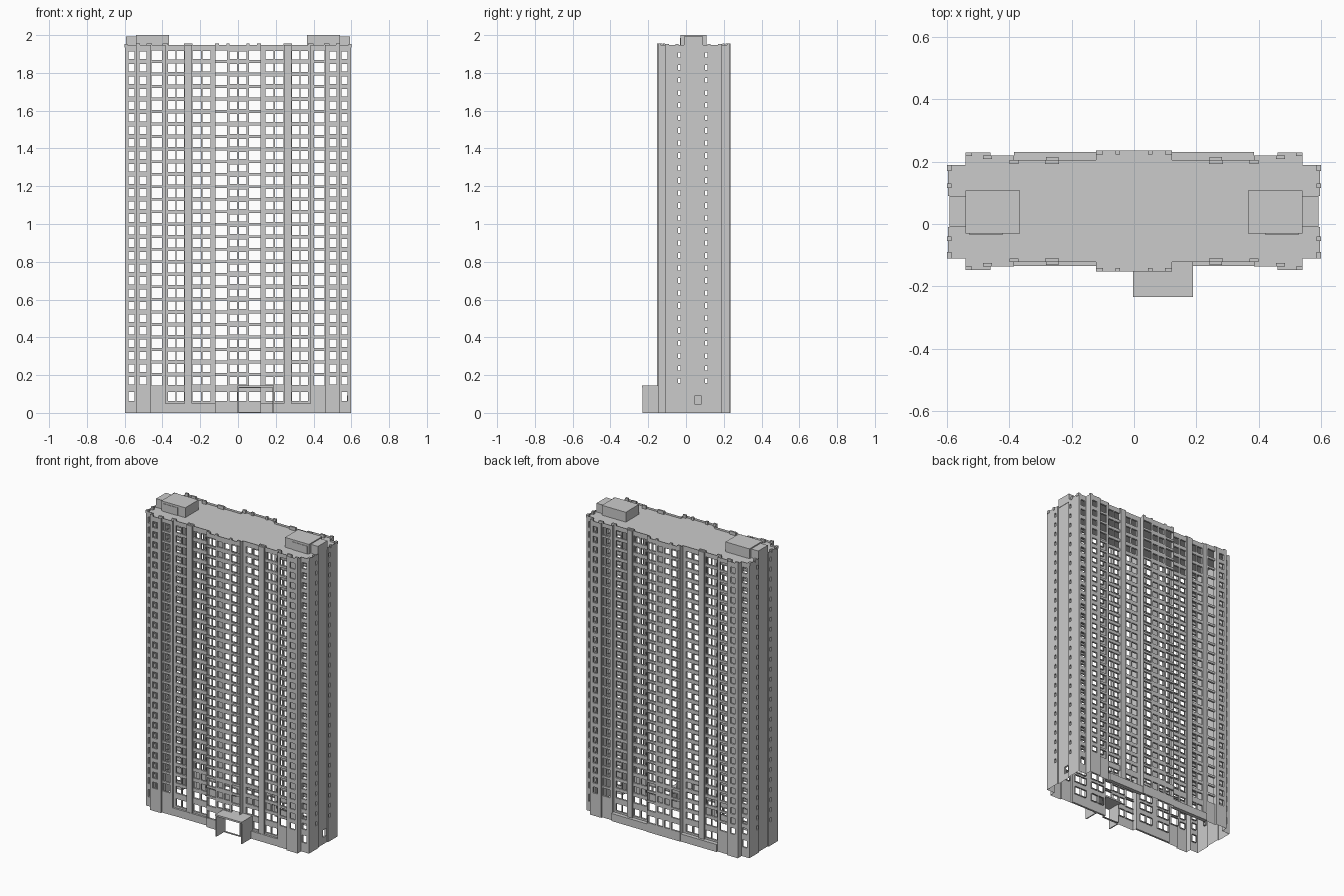
import bpy, bmesh

if "Cube" in bpy.data.objects:
    bpy.data.objects.remove(bpy.data.objects["Cube"])

ROOF, TOP = 1.935, 1.948
ROWS = [0.17 + 0.0663 * i for i in range(27)]

# Half plan of the tower, front centre round to back centre
HALF = [(0, -.153), (.122, -.153), (.122, -.122), (.385, -.122), (.385, -.137),
        (.46, -.137), (.46, -.148), (.54, -.148), (.54, -.11), (.597, -.11),
        (.597, -.01), (.59, -.01), (.59, .09), (.597, .09), (.597, .19),
        (.54, .19), (.54, .23), (.46, .23), (.46, .22), (.385, .22),
        (.385, .205), (.122, .205), (.122, .235), (0, .235)]
OUTLINE = HALF + [(-x, y) for x, y in reversed(HALF[1:-1])]

# Window columns: x from, x to, half height, has a ground-floor window
COLUMNS = [(.006, .045, .019, True), (.058, .118, .026, True),
           (.145, .187, .021, True), (.196, .24, .021, True),
           (.285, .325, .023, True), (.33, .37, .023, True),
           (.402, .457, .026, False), (.485, .521, .02, False),
           (.547, .58, .02, True)]


def finish(name, bm):
    me = bpy.data.meshes.new(name)
    bm.to_mesh(me)
    bm.free()
    ob = bpy.data.objects.new(name, me)
    bpy.context.collection.objects.link(ob)
    return ob


def add_box(bm, x0, x1, y0, y1, z0, z1):
    v = [bm.verts.new((x, y, z)) for z in (z0, z1)
         for x, y in ((x0, y0), (x1, y0), (x1, y1), (x0, y1))]
    for f in ((3, 2, 1, 0), (4, 5, 6, 7), (0, 1, 5, 4), (1, 2, 6, 5),
              (2, 3, 7, 6), (3, 0, 4, 7)):
        bm.faces.new([v[i] for i in f])


def boxes(name, items):
    bm = bmesh.new()
    for b in items:
        add_box(bm, *b)
    return finish(name, bm)


def add_wall(bm, p, q, holes, depth=.012):
    """Outward-facing sheet from p to q with openings and their reveals."""
    length = ((q[0] - p[0]) ** 2 + (q[1] - p[1]) ** 2) ** .5
    dx, dy = (q[0] - p[0]) / length, (q[1] - p[1]) / length
    us = sorted({0, length, *[u for h in holes for u in h[:2]]})
    zs = sorted({0, TOP, *[z for h in holes for z in h[2:]]})
    cache = {}

    def vert(u, z, d=0):
        key = (u, z, d)
        if key not in cache:
            cache[key] = bm.verts.new((p[0] + dx * u - dy * d, p[1] + dy * u + dx * d, z))
        return cache[key]

    for a, b in zip(us, us[1:]):
        col = [h for h in holes if h[0] < (a + b) / 2 < h[1]]
        for c, e in zip(zs, zs[1:]):
            if not any(h[2] < (c + e) / 2 < h[3] for h in col):
                bm.faces.new((vert(a, c), vert(b, c), vert(b, e), vert(a, e)))
    for a, b, c, e in holes:
        ring = [(a, c), (b, c), (b, e), (a, e)]
        for m, n in zip(ring, ring[1:] + ring[:1]):
            bm.faces.new((vert(*n), vert(*m), vert(*m, depth), vert(*n, depth)))


def openings(p, q):
    """Window openings (u0, u1, z0, z1) belonging to one wall segment."""
    holes = []
    if abs(p[1] - q[1]) < 1e-6:
        lo, hi = sorted((p[0], q[0]))
        entrance = p[1] == -.153 and lo == 0
        if entrance:
            holes.append((.006, .118, .004, .132))
        for s in (-1, 1):
            for x0, x1, hh, ground in COLUMNS:
                a, b = sorted((s * x0, s * x1))
                if a < lo or b > hi:
                    continue
                u0, u1 = (a - p[0], b - p[0]) if q[0] > p[0] else (p[0] - b, p[0] - a)
                holes += [(u0, u1, z - hh, z + hh) for z in ROWS]
                if ground and not entrance:
                    holes.append((u0, u1, .062, .11))
    elif abs(p[0]) > .58:
        lo, hi = sorted((p[1], q[1]))
        for y in (-.035, .107):
            if lo < y < hi:
                u = abs(y - p[1])
                holes += [(u - .007, u + .007, z - .013, z + .013) for z in ROWS]
        if p[0] == q[0] == .59:
            holes.append((.058, .09, .045, .093))   # side door
    return holes


# Facade shell, open underneath
bm = bmesh.new()
for p, q in zip(OUTLINE, OUTLINE[1:] + OUTLINE[:1]):
    add_wall(bm, p, q, openings(p, q))
finish("facade_walls", bm)

# Flat roof
bm = bmesh.new()
bm.faces.new([bm.verts.new((x, y, ROOF)) for x, y in OUTLINE])
finish("roof", bm)

# Raised parapet tabs, piers and plinth, repeated on both sides
tabs, piers, plinth, house, panels = [], [], [], [], []
for s in (-1, 1):
    def span(a, b):
        return sorted((s * a, s * b))
    for a, b, yf, yb in ((.045, .06, -.153, .235), (.1, .122, -.153, .235),
                         (.24, .285, -.122, .205), (.37, .4, -.122, .205),
                         (.455, .485, -.137, .22), (.52, .54, -.148, .23)):
        tabs += [(*span(a, b), yf, yf + .012, ROOF, 1.956),
                 (*span(a, b), yb - .012, yb, ROOF, 1.956)]
    for y0, y1 in ((-.11, -.09), (-.055, -.04), (.115, .13), (.17, .19)):
        tabs.append((*span(.585, .6), y0, y1, ROOF, 1.954))
    for y0, y1 in ((-.132, -.122), (.205, .215)):
        piers.append((*span(.243, .283), y0, y1, 0, TOP))
    plinth += [(*span(.122, .385), -.135, -.122, 0, .05),
               (*span(.122, .385), .205, .231, 0, .05)]
    # Rooftop stair houses with a lower outer block
    house += [(*span(.365, .54), -.03, .108, ROOF, 2.0),
              (*span(.54, .592), -.01, .09, ROOF, 1.993)]
    panels.append((*span(.42, .53), -.033, -.03, ROOF, 1.986))
boxes("parapet_tabs", tabs)
boxes("facade_piers", piers)
boxes("plinth", plinth)
boxes("rooftop_houses", house)
boxes("rooftop_house_panels", panels)

# Entrance porch: roof slab and two side walls, open at the front
boxes("entrance_porch", [(-.003, .19, -.234, -.122, .135, .146),
                         (-.003, .004, -.23, -.153, 0, .135),
                         (.183, .19, -.23, -.122, 0, .135)])
